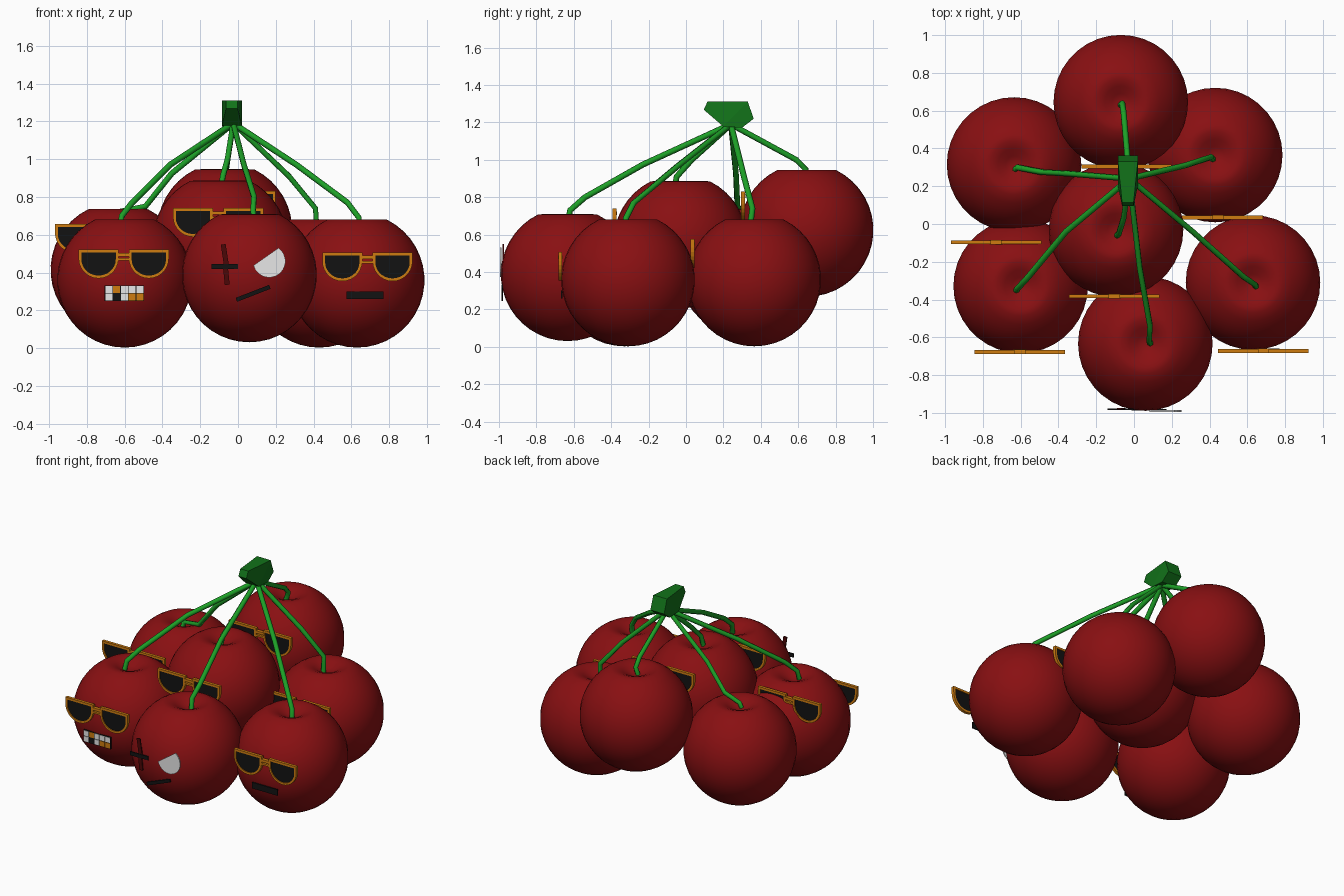
import bpy, bmesh
from math import sin, cos, pi, radians, asin
from mathutils import Vector

if "Cube" in bpy.data.objects:
    bpy.data.objects.remove(bpy.data.objects["Cube"])


def material(name, rgb, rough=0.6):
    m = bpy.data.materials.new(name)
    m.use_nodes = True
    m.diffuse_color = (*rgb, 1)
    bsdf = m.node_tree.nodes["Principled BSDF"]
    bsdf.inputs["Base Color"].default_value = (*rgb, 1)
    bsdf.inputs["Roughness"].default_value = rough
    return m


RED = material("cherry red", (0.25, 0.005, 0.006))
STEM = material("stem green", (0.012, 0.35, 0.02))
KNOB = material("dark green", (0.006, 0.17, 0.01))
GOLD = material("golden orange", (0.62, 0.2, 0.005))
BLACK = material("black", (0.006, 0.006, 0.006))
WHITE = material("white", (0.8, 0.8, 0.8))
SCAR = material("scar red", (0.07, 0.002, 0.002))


def finish(name, bm, mat, smooth=False):
    bmesh.ops.recalc_face_normals(bm, faces=bm.faces)
    mesh = bpy.data.meshes.new(name)
    bm.to_mesh(mesh)
    bm.free()
    mesh.materials.append(mat)
    for p in mesh.polygons:
        p.use_smooth = smooth
    ob = bpy.data.objects.new(name, mesh)
    bpy.context.collection.objects.link(ob)
    return ob


def plate(name, pts, y, mat, depth=0.008):
    """Flat outline in x and z, extruded along y around the given depth."""
    bm = bmesh.new()
    face = bm.faces.new([bm.verts.new((x, y - depth / 2, z)) for x, z in pts])
    out = bmesh.ops.extrude_face_region(bm, geom=[face])["geom"]
    bmesh.ops.translate(bm, vec=(0, depth, 0),
                        verts=[v for v in out if isinstance(v, bmesh.types.BMVert)])
    return finish(name, bm, mat)


def box(cx, cz, w, h, tilt=0):
    """Outline of a tilted bar."""
    c, s = cos(tilt), sin(tilt)
    return [(cx + c * a * w / 2 - s * b * h / 2, cz + s * a * w / 2 + c * b * h / 2)
            for a, b in ((-1, -1), (1, -1), (1, 1), (-1, 1))]


def lens_outline(cx, cz, w, h):
    """D shape: straight brow on top, rounded below."""
    n = 14
    pts = [(cx - w / 2, cz + h / 2), (cx + w / 2, cz + h / 2)]
    brow = cz + h * 0.2
    return pts + [(cx + cos(pi * i / n) * w / 2, brow - sin(pi * i / n) * h * 0.7)
                  for i in range(n + 1)]


def rim(name, outer, inner, y, depth, mat):
    bm = bmesh.new()
    loops = [[bm.verts.new((x, yy, z)) for x, z in pts]
             for pts, yy in ((outer, y - depth / 2), (outer, y + depth / 2),
                             (inner, y + depth / 2), (inner, y - depth / 2))]
    n = len(outer)
    for k in range(4):
        a, b = loops[k], loops[(k + 1) % 4]
        for i in range(n):
            j = (i + 1) % n
            bm.faces.new((a[i], a[j], b[j], b[i]))
    return finish(name, bm, mat)


def glasses(label, cx, y, cz):
    for side, s in (("right", -1), ("left", 1)):
        x = cx + s * 0.133
        inner = lens_outline(x, cz, 0.182, 0.122)
        rim(f"{label}_{side}_rim", lens_outline(x, cz, 0.212, 0.152), inner, y, 0.02, GOLD)
        plate(f"{label}_{side}_lens", inner, y, BLACK)
    plate(f"{label}_bridge", box(cx, cz + 0.05, 0.07, 0.018), y, GOLD, 0.024)
    plate(f"{label}_nose_piece", box(cx, cz + 0.025, 0.062, 0.012), y, GOLD, 0.02)


def cherry(name, centre, radius=0.357):
    """Lathed ball with a dimple around the stem."""
    bm = bmesh.new()
    rings = 18
    top = asin(0.32 / radius)
    prof = [(0, -radius)]
    for i in range(1, rings + 1):
        a = -pi / 2 + (top + pi / 2) * i / rings
        prof.append((radius * cos(a), radius * sin(a)))
    prof += [(0.125, 0.322), (0.085, 0.308), (0.045, 0.285), (0, 0.27)]
    verts = [bm.verts.new((r, 0, z)) for r, z in prof]
    edges = [bm.edges.new(pair) for pair in zip(verts, verts[1:])]
    bmesh.ops.spin(bm, geom=verts + edges, cent=(0, 0, 0), axis=(0, 0, 1),
                   angle=2 * pi, steps=36, use_duplicate=False)
    bmesh.ops.remove_doubles(bm, verts=bm.verts, dist=0.0005)
    finish(name, bm, RED, True).location = centre


def stem(name, pts):
    cu = bpy.data.curves.new(name, "CURVE")
    cu.dimensions = "3D"
    cu.bevel_depth = 0.016
    cu.bevel_resolution = 1
    cu.use_fill_caps = True
    sp = cu.splines.new("POLY")
    sp.points.add(len(pts) - 1)
    for p, co in zip(sp.points, pts):
        p.co = (*co, 1)
    cu.materials.append(STEM)
    bpy.context.collection.objects.link(bpy.data.objects.new(name, cu))


# Cherries: centre, the stem's bends, and the glasses' centre
HUB = (-0.025, 0.24, 1.19)
cherries = {
    "back": ((-0.07, 0.645, 0.625), [(-0.062, 0.64, 0.95), (-0.055, 0.59, 1.0)],
             (-0.04, 0.305, 0.755)),
    "back_right": ((-0.635, 0.315, 0.415),
                   [(-0.62, 0.3, 0.725), (-0.49, 0.275, 0.75), (-0.35, 0.267, 0.925)],
                   (-0.73, -0.097, 0.58)),
    "back_left": ((0.43, 0.365, 0.36), [(0.41, 0.355, 0.74), (0.27, 0.31, 0.91)],
                  (0.445, 0.035, 0.5)),
    "middle": ((-0.095, -0.03, 0.565), [(-0.08, -0.05, 0.91), (-0.055, 0.03, 1.0)],
               (-0.105, -0.382, 0.665)),
    "front_right": ((-0.6, -0.328, 0.36),
                    [(-0.615, -0.34, 0.7), (-0.56, -0.28, 0.77), (-0.36, -0.04, 0.97)],
                    (-0.605, -0.677, 0.445)),
    "front": ((0.06, -0.633, 0.388),
              [(0.08, -0.62, 0.73), (0.085, -0.54, 0.8), (0.03, -0.23, 0.975)], None),
    "front_left": ((0.63, -0.31, 0.36),
                   [(0.64, -0.32, 0.69), (0.58, -0.28, 0.77), (0.31, -0.04, 0.97)],
                   (0.685, -0.672, 0.43)),
}
for label, (centre, bends, shades) in cherries.items():
    cherry(f"{label}_cherry", centre)
    root = Vector(bends[0]) + Vector((0.008 if bends[0][0] > 0 else -0.012, -0.015, 0))
    root.z = centre[2] + 0.26
    stem(f"{label}_stem", [root, *bends, HUB])
    if shades:
        glasses(f"{label}_glasses", *shades)

# Faceted knob where the stems meet
bm = bmesh.new()
side = [(0.115, 1.312), (0.33, 1.312), (0.335, 1.25), (0.362, 1.22),
        (0.3, 1.172), (0.2, 1.178), (0.14, 1.255), (0.095, 1.268)]
for y, z in side:
    inset = 0.022 if y < 0.15 else 0
    for x in (-0.085 + inset, 0.02 - inset):
        bm.verts.new((x, y, z))
bmesh.ops.convex_hull(bm, input=bm.verts)
finish("stem_knob", bm, KNOB)

# Toothy grin on the front right cherry
plate("grin_backing", box(-0.602, 0.29, 0.207, 0.083), -0.681, BLACK)
for row, colours in enumerate(((WHITE, None, WHITE, GOLD, GOLD),
                               (WHITE, GOLD, WHITE, WHITE, WHITE))):
    for col, mat in enumerate(colours):
        if mat:
            plate(f"tooth_{row}_{col}", box(-0.684 + col * 0.041, 0.27 + row * 0.04, 0.037, 0.036),
                  -0.684, mat)

# Straight mouth on the front left cherry
plate("straight_mouth", box(0.672, 0.28, 0.195, 0.042), -0.664, BLACK)

# Front cherry's face: half-closed eye, scarred eye and crooked mouth
arc = [radians(55 - 220 * i / 18) for i in range(19)]
plate("open_eye", [(0.165 + 0.086 * cos(a), 0.46 + 0.086 * sin(a)) for a in arc], -0.99, WHITE)
plate("closed_eye", box(-0.07, 0.433, 0.14, 0.026), -0.982, BLACK)
plate("scar_upper", box(-0.07, 0.495, 0.026, 0.11, 0.15), -0.978, SCAR)
plate("scar_lower", box(-0.062, 0.385, 0.026, 0.1, 0.1), -0.978, SCAR)
plate("crooked_mouth", box(0.08, 0.29, 0.19, 0.022, 0.37), -0.983, BLACK)
